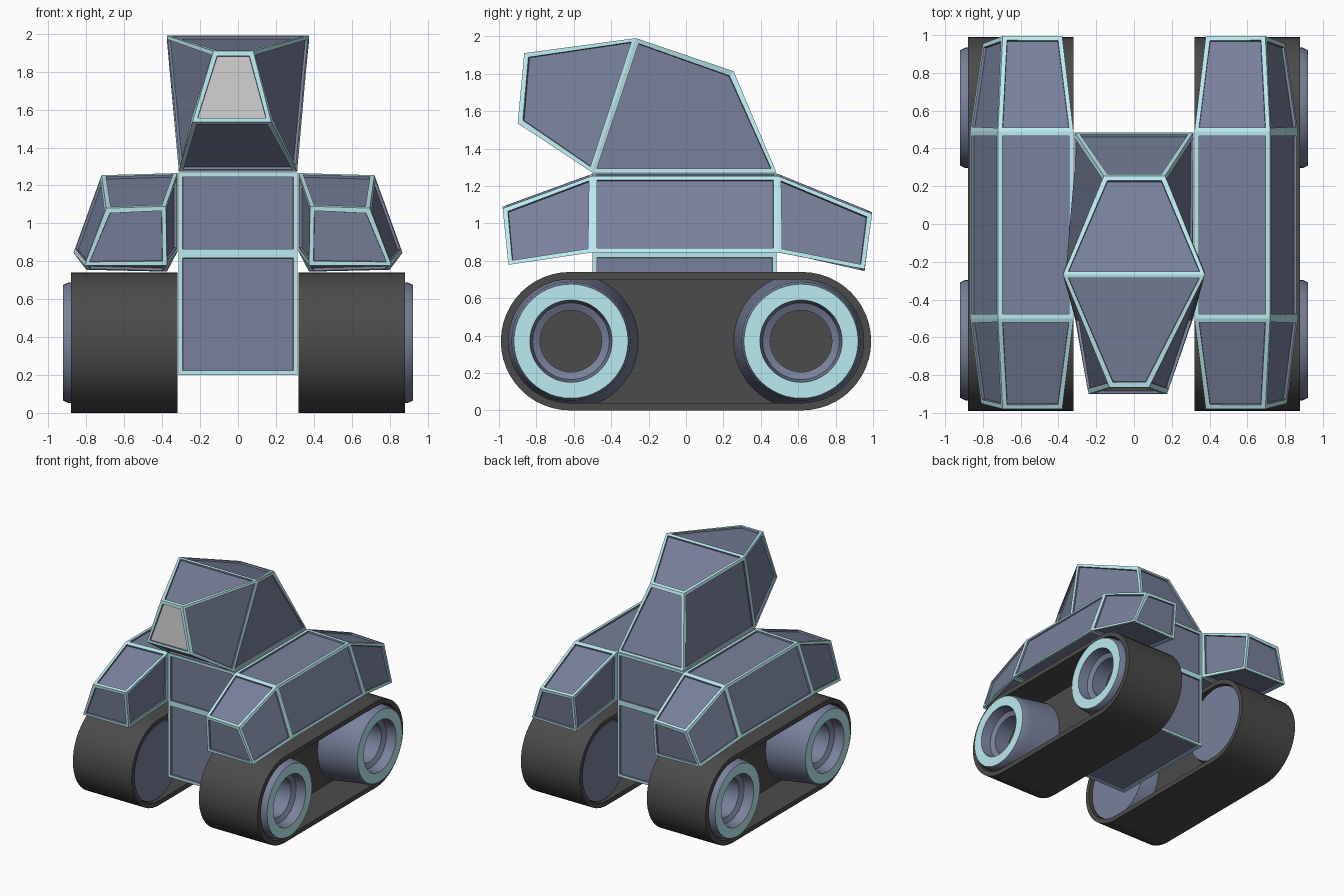
import bpy, bmesh
from math import sin, cos, pi, radians

if "Cube" in bpy.data.objects:
    bpy.data.objects.remove(bpy.data.objects["Cube"])


def mat(name, r, g, b):
    m = bpy.data.materials.new(name)
    m.diffuse_color = (r, g, b, 1)
    m.use_nodes = True
    m.node_tree.nodes["Principled BSDF"].inputs["Base Color"].default_value = m.diffuse_color
    return m


FRAME = mat("frame_cyan", 0.50, 0.83, 0.87)
PANEL = mat("panel_blue", 0.19, 0.22, 0.33)
DARK = mat("rubber_dark", 0.07, 0.07, 0.07)
GLASS = mat("visor_grey", 0.55, 0.55, 0.55)
MATS = [FRAME, PANEL, DARK, GLASS]


def finish(bm, name, smooth=False):
    me = bpy.data.meshes.new(name)
    bm.to_mesh(me)
    bm.free()
    for m in MATS:
        me.materials.append(m)
    ob = bpy.data.objects.new(name, me)
    bpy.context.collection.objects.link(ob)
    if smooth:
        bpy.ops.object.select_all(action='DESELECT')
        ob.select_set(True)
        bpy.context.view_layer.objects.active = ob
        bpy.ops.object.shade_smooth_by_angle(angle=radians(25))
    return ob


def panelled(name, rings, visor=False):
    """Loft quad rings into a hull, then sink a framed panel into each face."""
    bm = bmesh.new()
    vs = [[bm.verts.new(p) for p in r] for r in rings]
    for a, b in zip(vs, vs[1:]):
        for i in range(4):
            j = (i + 1) % 4
            bm.faces.new((a[i], a[j], b[j], b[i]))
    first = bm.faces.new(vs[0])
    bm.faces.new(vs[-1])
    bmesh.ops.recalc_face_normals(bm, faces=bm.faces)
    panels = list(bm.faces)
    bmesh.ops.inset_individual(bm, faces=panels, thickness=0.033, depth=0)
    rim = bmesh.ops.inset_individual(bm, faces=panels, thickness=0.002, depth=-0.014)
    for f in panels + rim["faces"]:
        f.material_index = 1
    if visor:
        first.material_index = 3
    return finish(bm, name)


def stadium(r, x, n=24, cy=0.62, cz=0.37):
    pts = []
    for side, start in ((1, -pi / 2), (-1, pi / 2)):
        for i in range(n + 1):
            a = start + pi * i / n
            pts.append((x, side * cy + r * cos(a), cz + r * sin(a)))
    return pts


def bridge(bm, a, b, mi):
    n = len(a)
    for i in range(n):
        j = (i + 1) % n
        bm.faces.new((a[i], a[j], b[j], b[i])).material_index = mi


# Body: two stacked panelled blocks in one hull
panelled("body", [[(-.315, -.5, z), (.315, -.5, z), (.315, .485, z), (-.315, .485, z)]
                  for z in (0.2, 0.84, 1.268)])

# Head: visor end, wide ridge section, back end (the visor sits slightly off centre)
panelled("head", [
    [(-.24, -.90, 1.535), (.175, -.90, 1.535), (.08, -.865, 1.91), (-.13, -.865, 1.91)],
    [(-.312, -.503, 1.273), (.312, -.503, 1.273), (.375, -.268, 1.99), (-.375, -.268, 1.99)],
    [(-.312, .483, 1.273), (.312, .483, 1.273), (.165, .255, 1.813), (-.16, .255, 1.813)],
], visor=True)


def fender(name, s):
    def mid(y):
        return [(.32, y, .85), (.868, y, .845), (.72, y, 1.254), (.32, y, 1.265)]
    rings = [
        [(.375, -.95, .778), (.81, -.95, .778), (.695, -.98, 1.08), (.38, -.98, 1.09)],
        mid(-.5), mid(.49),
        [(.375, .955, .745), (.80, .955, .755), (.695, .995, 1.05), (.38, .995, 1.06)],
    ]
    panelled(name, [[(s * x, y, z) for x, y, z in r] for r in rings])


def track(name, s):
    bm = bmesh.new()
    # hollow belt
    loops = [[bm.verts.new(p) for p in stadium(r, s * x)]
             for r, x in ((.37, .32), (.37, .88), (.33, .88), (.33, .32))]
    for i in range(4):
        bridge(bm, loops[i], loops[(i + 1) % 4], 2)
    # web plate between the wheels
    a, b = ([bm.verts.new(p) for p in stadium(.345, s * x)] for x in (.48, .58))
    bridge(bm, a, b, 2)
    for f in (a, b):
        bm.faces.new(f).material_index = 2
    bmesh.ops.recalc_face_normals(bm, faces=bm.faces)
    finish(bm, name, True)


# Wheel section: (radius, x, material of the band leading to the next point)
WHEEL = [(.325, .345, 1), (.355, .45, 1), (.36, .58, 1), (.322, .84, 1), (.318, .895, 1),
         (.305, .922, 0), (.22, .922, 1), (.205, .84, 1), (.165, .82, 1), (.165, .68, 2)]


def wheel(name, s, cy, n=48):
    bm = bmesh.new()
    loops = [[bm.verts.new((s * x, cy + r * cos(2 * pi * i / n), .37 + r * sin(2 * pi * i / n)))
              for i in range(n)] for r, x, _ in WHEEL]
    for k in range(len(loops) - 1):
        bridge(bm, loops[k], loops[k + 1], WHEEL[k][2])
    bm.faces.new(loops[0]).material_index = 1
    bm.faces.new(loops[-1]).material_index = 2
    bmesh.ops.recalc_face_normals(bm, faces=bm.faces)
    finish(bm, name, True)


# Both sides
for side, s in (("left", -1), ("right", 1)):
    fender("fender_" + side, s)
    track("track_" + side, s)
    wheel("front_wheel_" + side, s, -.615)
    wheel("rear_wheel_" + side, s, .615)
